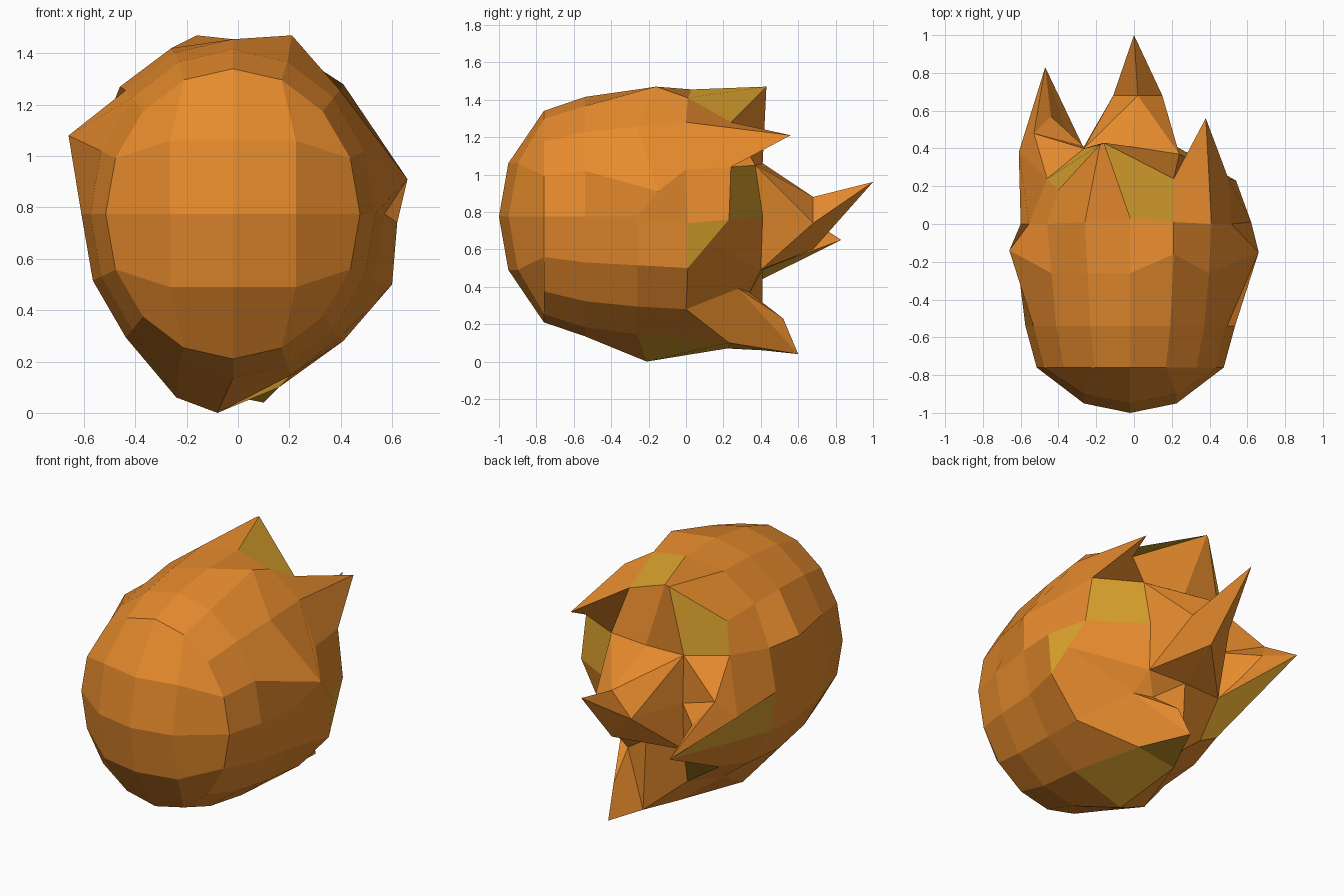
import bpy, bmesh
from math import cos, sin, pi

old = bpy.data.objects.get("Cube")
if old:
    bpy.data.objects.remove(old)


def material(name, rgb):
    m = bpy.data.materials.new(name)
    m.use_nodes = True
    colour = (*rgb, 1)
    m.diffuse_color = colour
    bsdf = next(n for n in m.node_tree.nodes if n.type == 'BSDF_PRINCIPLED')
    bsdf.inputs["Base Color"].default_value = colour
    return m


orange = material("flame_orange", (0.79, 0.257, 0.026))
gold = material("flame_gold", (0.7, 0.36, 0.026))

CENTRE_X, CENTRE_Z = -0.02, 0.775
SIDES = 16
bm = bmesh.new()


def hoop(y, half_width, half_height):
    """Upright oval of points, counted anticlockwise from the left side."""
    ring = []
    for step in range(SIDES):
        angle = 2 * pi * step / SIDES
        ring.append(bm.verts.new((CENTRE_X + half_width * cos(angle), y,
                                  CENTRE_Z + half_height * sin(angle))))
    return ring


def pull(ring, step, *point):
    """Drag one point of a hoop out into a bump or a spike tip."""
    ring[step].co = point


def bridge(first, second, gold_steps=()):
    """Wall of quads between two hoops."""
    for step in range(SIDES):
        after = (step + 1) % SIDES
        face = bm.faces.new((first[step], first[after], second[after], second[step]))
        face.material_index = int(step in gold_steps)


def rim_step(i, j):
    """Step around the hoop for a border point of the cap grid."""
    if i == 2:
        return j % SIDES
    if j == 2:
        return 4 - i
    if i == -2:
        return 8 - j
    return 12 + i


def cap(ring, depths, gold_cells=(), open_cells=()):
    """Close a hoop with a grid of quads, leaving some cells open."""
    grid = {}
    span = range(-2, 3)
    for i in span:
        for j in span:
            if max(abs(i), abs(j)) == 2:
                grid[i, j] = ring[rim_step(i, j)]
            else:
                grid[i, j] = bm.verts.new((CENTRE_X + 0.245 * i, depths[abs(i) + abs(j)],
                                           CENTRE_Z + 0.285 * j))
    for i in span[:-1]:
        for j in span[:-1]:
            if (i, j) not in open_cells:
                face = bm.faces.new((grid[i, j], grid[i + 1, j],
                                     grid[i + 1, j + 1], grid[i, j + 1]))
                face.material_index = int((i, j) in gold_cells)
    return grid


def fan(pivot, *points):
    """Triangles from one point to a chain of points."""
    for first, second in zip(points, points[1:]):
        bm.faces.new((pivot, first, second))


# Body hoops from the rounded front to the back rim
front = hoop(-0.76, 0.495, 0.565)
brow = hoop(-0.54, 0.555, 0.64)
middle = hoop(-0.26, 0.59, 0.68)
shoulder = hoop(0, 0.58, 0.66)
rim = hoop(0.24, 0.52, 0.59)

# Bumps around the middle
pull(middle, 1, 0.66, -0.15, 0.91)
pull(middle, 3, 0.21, -0.16, 1.47)
pull(middle, 7, -0.66, -0.14, 1.08)
pull(middle, 11, -0.24, -0.2, 0.06)
pull(middle, 12, -0.08, -0.21, 0)

# Side bulge, roots of the upper spikes and root of the lower spike
pull(shoulder, 0, 0.62, 0.01, 0.74)
pull(shoulder, 15, 0.6, 0.01, 0.5)
pull(shoulder, 2, 0.41, 0, 1.28)
pull(shoulder, 3, 0.21, 0.01, 1.41)
pull(shoulder, 4, -0.02, 0.03, 1.455)
pull(shoulder, 5, -0.26, 0.01, 1.42)
pull(shoulder, 6, -0.46, 0, 1.27)
pull(shoulder, 12, -0.1, 0.22, 0.07)
pull(shoulder, 13, 0.16, 0.23, 0.1)
pull(shoulder, 14, 0.41, 0, 0.28)

# Upper left spike
pull(rim, 0, 0.54, 0.23, 0.76)
pull(rim, 1, 0.5, 0.24, 1.04)
pull(rim, 2, 0.38, 0.56, 1.21)
pull(rim, 3, 0.21, 0.24, 1.28)
# Top spike with its ridge
pull(rim, 4, -0.16, 0.43, 1.47)
pull(rim, 5, -0.18, 0.42, 1.46)
pull(rim, 6, -0.4, 0.18, 1.22)
# Right spike
pull(rim, 7, -0.46, 0.24, 1.05)
pull(rim, 8, -0.61, 0.38, 0.77)
pull(rim, 9, -0.47, 0.83, 0.65)
# Lower spike with its hollow side
pull(rim, 11, -0.22, 0.3, 0.25)
pull(rim, 12, 0, 0.41, 0.06)
pull(rim, 13, 0.1, 0.6, 0.04)
pull(rim, 14, 0.24, 0.28, 0.39)
pull(rim, 15, 0.57, 0.12, 0.63)

# Skin of the body
cap(front, (-1, -0.95, -0.9))
bridge(front, brow)
bridge(brow, middle)
bridge(middle, shoulder, gold_steps={12})
bridge(shoulder, rim, gold_steps={3, 8, 12, 15})

# Back, open where the spikes grow out
tail_cells = {(i, j) for i in (-1, 0) for j in (-1, 0)}
spike_cells = {(-2, 0), (-2, -1), (0, -2), (1, -2)}
back = cap(rim, (0.41, 0.41, 0.4), gold_cells={(-2, 1), (1, 0), (-2, -2)},
           open_cells=tail_cells | spike_cells)
back[1, 1].co = (0.24, 0.37, 1.05)

# Ridge and valley behind the right spike
crest = bm.verts.new((-0.53, 0.48, 0.88))
ledge = bm.verts.new((-0.44, 0.57, 0.75))
valley = bm.verts.new((-0.36, 0.49, 0.62))
fan(rim[7], rim[8], crest, back[-1, 1])
fan(back[-1, 0], back[-1, 1], crest, ledge, valley, back[-1, -1])
fan(rim[9], rim[8], crest, ledge, valley, back[-1, -1])

# Ridge and valley above the lower spike
crest = bm.verts.new((0.12, 0.52, 0.23))
valley = bm.verts.new((0.15, 0.34, 0.37))
fan(rim[14], rim[13], crest, valley, back[1, -1], rim[15])
fan(rim[12], rim[13], crest, valley, back[0, -1])
fan(valley, back[1, -1], back[0, -1])

# Tail spike: four-sided neck and long tip
around = [(1, 0), (0, 1), (-1, 0), (0, -1)]
tip = back[0, 0]
tip.co = (0, 1, 0.96)
neck = [bm.verts.new((0.02 + 0.13 * i, 0.68, 0.74 + 0.14 * j)) for i, j in around]
for k, (i, j) in enumerate(around):
    n = (k + 1) % 4
    next_i, next_j = around[n]
    corner = back[i + next_i, j + next_j]
    fan(corner, back[i, j], neck[k], neck[n], back[next_i, next_j])
    fan(tip, neck[k], neck[n])

bmesh.ops.recalc_face_normals(bm, faces=bm.faces)
mesh = bpy.data.meshes.new("fireball")
bm.to_mesh(mesh)
bm.free()
mesh.materials.append(orange)
mesh.materials.append(gold)
bpy.context.collection.objects.link(bpy.data.objects.new("fireball", mesh))
